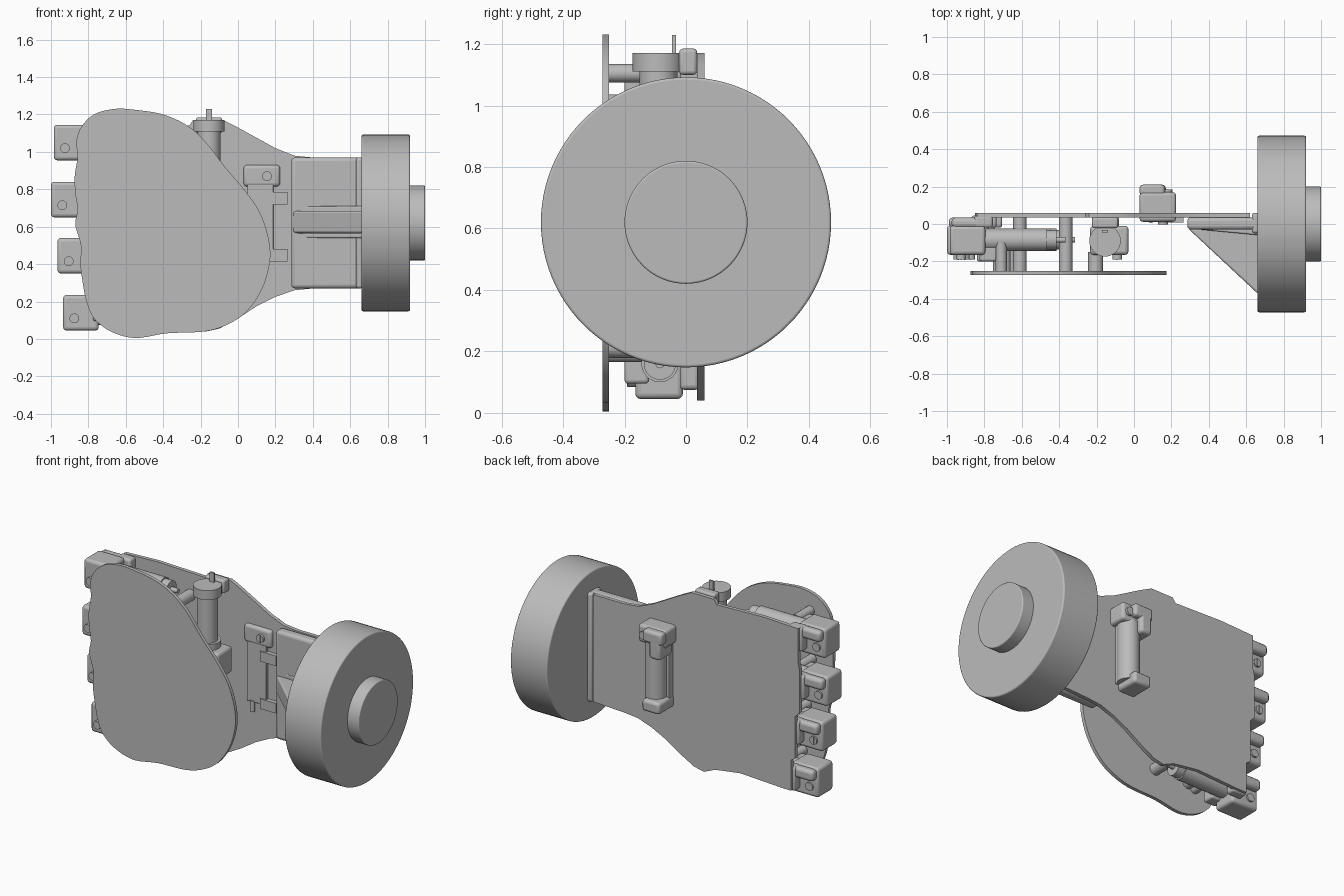
import bpy, bmesh, math
from mathutils import Matrix, Vector

if "Cube" in bpy.data.objects:
    bpy.data.objects.remove(bpy.data.objects["Cube"])

grey = bpy.data.materials.new("plain_grey")
grey.use_nodes = True
grey.diffuse_color = (0.5, 0.5, 0.5, 1)
grey.node_tree.nodes["Principled BSDF"].inputs["Base Color"].default_value = (0.5, 0.5, 0.5, 1)


def finish(name, bm, bevel=0):
    bmesh.ops.recalc_face_normals(bm, faces=bm.faces)
    mesh = bpy.data.meshes.new(name)
    bm.to_mesh(mesh)
    bm.free()
    mesh.materials.append(grey)
    ob = bpy.data.objects.new(name, mesh)
    bpy.context.collection.objects.link(ob)
    bpy.ops.object.select_all(action="DESELECT")
    ob.select_set(True)
    bpy.context.view_layer.objects.active = ob
    bpy.ops.object.shade_smooth_by_angle(angle=math.radians(35))
    if bevel:
        mod = ob.modifiers.new("rounding", "BEVEL")
        mod.width, mod.segments, mod.limit_method = bevel, 3, "ANGLE"
        mod.angle_limit = math.radians(50)
    return ob


def box(name, x, y, z, bevel=0):
    """Box from a (low, high) pair on each axis."""
    bm = bmesh.new()
    mid = Vector([sum(p) / 2 for p in (x, y, z)])
    size = [p[1] - p[0] for p in (x, y, z)]
    bmesh.ops.create_cube(bm, size=1, matrix=Matrix.Translation(mid) @ Matrix.Diagonal(size + [1]))
    return finish(name, bm, bevel)


def cyl(name, axis, centre, lo, hi, radius, bevel=0, sides=48):
    """Cylinder along an axis; centre holds the two other coordinates."""
    k = "XYZ".index(axis)
    pos = list(centre)
    pos.insert(k, (lo + hi) / 2)
    turn = Vector((0, 0, 1)).rotation_difference(Vector([i == k for i in range(3)]))
    bm = bmesh.new()
    bmesh.ops.create_cone(bm, cap_ends=True, segments=sides, radius1=radius, radius2=radius, depth=hi - lo,
                          matrix=Matrix.Translation(pos) @ turn.to_matrix().to_4x4())
    return finish(name, bm, bevel)


def prism(name, axis, points, lo, hi, bevel=0):
    """Flat outline extruded along one axis."""
    k = "XYZ".index(axis)
    bm = bmesh.new()
    verts = []
    for p in points:
        co = list(p)
        co.insert(k, lo)
        verts.append(bm.verts.new(co))
    face = bm.faces.new(verts)
    new = bmesh.ops.extrude_face_region(bm, geom=[face])["geom"]
    shift = [0, 0, 0]
    shift[k] = hi - lo
    bmesh.ops.translate(bm, vec=shift, verts=[g for g in new if isinstance(g, bmesh.types.BMVert)])
    return finish(name, bm, bevel)


def smooth_loop(points, steps=5):
    """Closed Catmull-Rom curve through the points."""
    pts = [Vector(p) for p in points]
    n, out = len(pts), []
    for i in range(n):
        a, b, c, d = (pts[(i + j) % n] for j in (-1, 0, 1, 2))
        for s in range(steps):
            t = s / steps
            out.append(0.5 * (2*b + (c - a)*t + (2*a - 5*b + 4*c - d)*t*t + (3*b - a - 3*c + d)*t**3))
    return out


def screw(name, x, z, lo, hi, slot_y):
    cyl(name, "Y", (x, z), lo, hi, .026, sides=24)
    box(name + "_slot", (x - .005, x + .005), (slot_y - .002, slot_y + .002), (z - .024, z + .024))


# Wrist wheel and hub
WZ = .62
cyl("wrist_disc", "X", (0, WZ), .66, .92, .472, .008, 96)
cyl("wrist_hub", "X", (0, WZ), .91, 1, .2, .006, 72)

# Wrist bracket with its triangular rib
box("wrist_bracket", (.285, .67), (-.03, .036), (.27, .97), .02)
box("bracket_flange", (.63, .67), (-.05, .06), (.27, .97), .015)
prism("bracket_rib", "Z", [(.29, -.025), (.67, -.025), (.67, -.38)], .565, .685, .012)
prism("rib_fillet", "Z", [(.3, -.025), (.67, -.025), (.67, -.06)], .54, .71, .008)

# Front cover plate
cover = [(-.55, .005), (-.38, .03), (-.18, .04), (-.05, .08), (.05, .15), (.13, .27), (.17, .41),
         (.165, .53), (.12, .67), (.04, .79), (-.07, .92), (-.17, 1.05), (-.27, 1.14), (-.4, 1.2),
         (-.55, 1.225), (-.66, 1.23), (-.77, 1.2), (-.84, 1.13), (-.865, 1.05), (-.857, .98),
         (-.873, .87), (-.87, .78), (-.858, .69), (-.87, .61), (-.84, .5), (-.843, .4),
         (-.83, .3), (-.81, .2), (-.77, .11), (-.68, .04)]
prism("front_cover", "Y", smooth_loop(cover), -.272, -.25)

# Back plate with a stepped finger edge
back = [(.62, .28), (.4, .27), (.3, .26), (.2, .225), (.1, .175), (0, .11), (-.1, .055), (-.17, .04),
        (-.25, .075), (-.43, .1), (-.73, .085), (-.79, .085), (-.79, .28), (-.82, .3), (-.82, .57),
        (-.85, .6), (-.85, .88), (-.84, .92), (-.84, 1.14), (-.6, 1.15), (-.26, 1.14), (-.24, 1.17),
        (-.08, 1.17), (0, 1.13), (.1, 1.075), (.2, 1.02), (.3, .98), (.4, .97), (.62, .97)]
prism("back_plate", "Y", back, .036, .06)

# Four finger drives, top to bottom
for i, (x, z) in enumerate([(-.985, .955), (-1, .65), (-.965, .35), (-.935, .045)]):
    n = f"finger_{i + 1}_"
    box(n + "gearbox", (x, x + .19), (-.165, -.01), (z, z + .19), .018)
    box(n + "arm", (x + .01, x + .2), (-.02, .034), (z + .115, z + .185), .02)
    box(n + "hinge_foot", (x + .13, x + .23), (-.02, .045), (z + .03, z + .185), .015)
    screw(n + "screw", x + .06, z + .065, -.19, 0, -.19)
    box(n + "screw_back_slot", (x + .055, x + .065), (-.001, .002), (z + .041, z + .089))
    cyl(n + "motor", "X", (-.085, z + .115), x + .18, x + .52, .06)
    cyl(n + "motor_collar", "X", (-.085, z + .115), x + .52, x + .57, .052)
    cyl(n + "motor_shaft", "X", (-.085, z + .115), x + .57, x + .62, .015, sides=16)
    box(n + "front_mount", (x + .16, x + .25), (-.2, -.12), (z + .05, z + .16), .012)
    cyl(n + "mount_post", "Y", (x + .275, z + .15), -.25, -.1, .03, sides=24)

# Standoffs between the plates
for x in (-.61, -.365):
    for z in (.215, 1.0):
        cyl("standoff", "Y", (x, z), -.255, .04, .036, sides=32)

# Thumb motor standing upright
cyl("thumb_motor", "Z", (-.155, -.09), .8, 1.12, .062)
cyl("thumb_collar", "Z", (-.155, -.09), 1.11, 1.17, .084)
cyl("thumb_collar_low", "Z", (-.155, -.09), .77, .82, .08)
box("thumb_clamp", (-.225, -.085), (-.022, .036), (1.1, 1.185), .012)
box("thumb_shaft", (-.17, -.14), (-.045, -.033), (1.1, 1.23))
box("thumb_gearbox", (-.235, -.03), (-.165, -.01), (.61, .78), .018)
box("thumb_arm", (-.225, -.08), (-.02, .04), (.6, .7), .015)
cyl("thumb_standoff", "Y", (-.205, .7), -.255, -.15, .04, sides=32)
screw("thumb_screw", -.09, .68, -.19, -.16, -.19)

# Palm actuator through the back plate
box("palm_gearbox", (.03, .225), (.012, .17), (.815, .93), .018)
box("palm_frame", (.05, .19), (.016, .1), (.44, .83), .004)
cyl("palm_motor", "Z", (.135, .11), .44, .83, .066)
box("palm_hook", (.03, .165), (.15, .21), (.845, .925), .018)
box("palm_hook_leg", (.04, .12), (.08, .21), (.75, .9), .018)
box("palm_foot", (.045, .17), (.05, .21), (.4, .475), .018)
screw("palm_screw", .155, .87, -.002, .02, -.002)
screw("palm_screw_back", .18, .87, .16, .185, .185)
cyl("palm_shaft", "Z", (.09, .02), .38, .45, .015, sides=16)
for z in (.415, .72):
    box("palm_tab", (.15, .265), (.008, .037), (z, z + .065))
